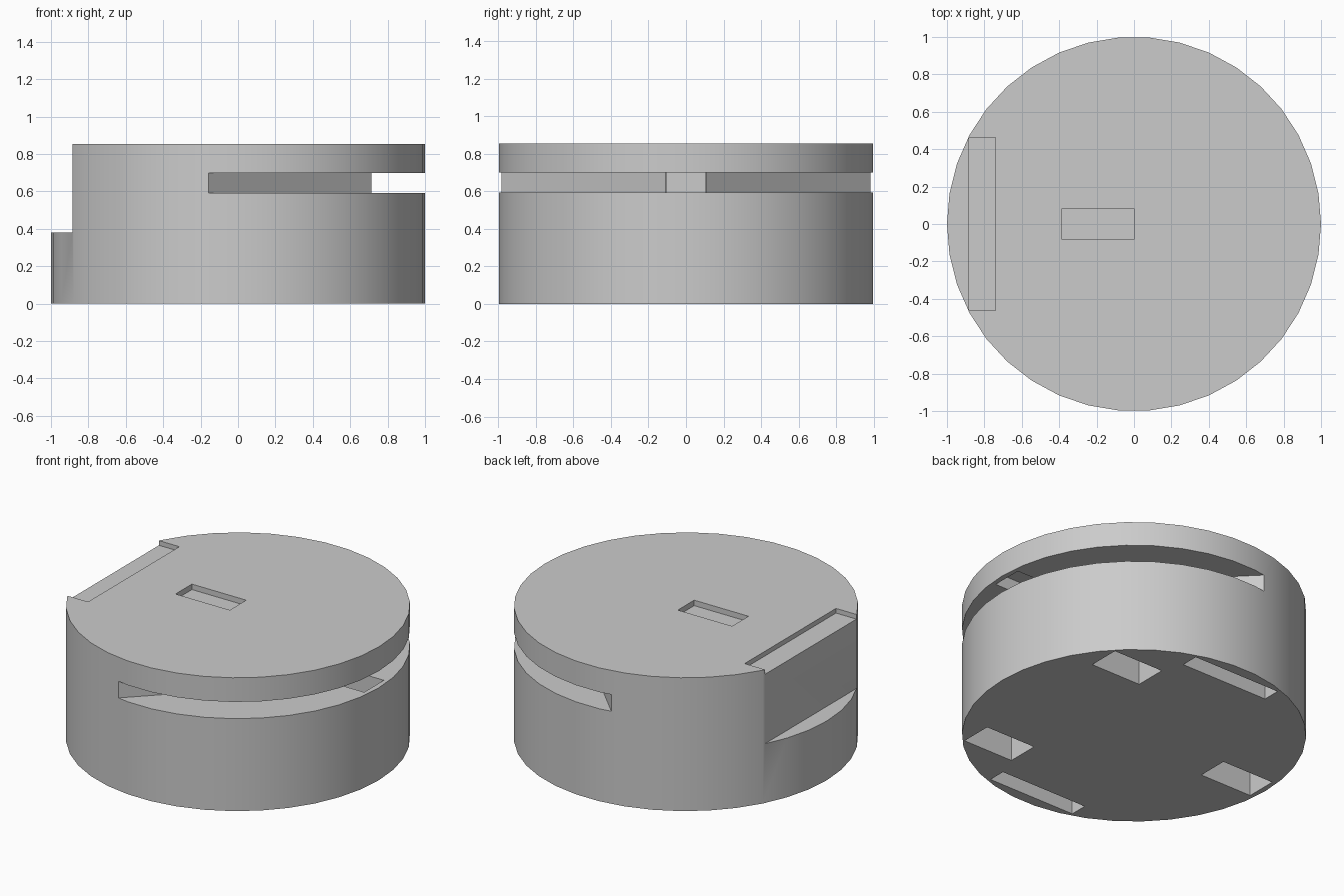
import bpy
import bmesh
import math

if "Cube" in bpy.data.objects:
    bpy.data.objects.remove(bpy.data.objects["Cube"], do_unlink=True)

HEIGHT = 0.855
SIDES = 38


def make_prism(name, outline, z0, z1):
    """Extrude a flat outline from z0 up to z1."""
    bm = bmesh.new()
    face = bm.faces.new([bm.verts.new((x, y, z0)) for x, y in outline])
    top = bmesh.ops.extrude_face_region(bm, geom=[face])["geom"]
    verts = [v for v in top if isinstance(v, bmesh.types.BMVert)]
    bmesh.ops.translate(bm, verts=verts, vec=(0, 0, z1 - z0))
    bmesh.ops.recalc_face_normals(bm, faces=bm.faces)
    mesh = bpy.data.meshes.new(name)
    bm.to_mesh(mesh)
    bm.free()
    obj = bpy.data.objects.new(name, mesh)
    bpy.context.collection.objects.link(obj)
    return obj


def cut(target, outline, z0, z1):
    """Subtract a prism from the target and discard the cutter."""
    cutter = make_prism("cutter", outline, z0, z1)
    cutter.hide_render = True
    mod = target.modifiers.new("cut", 'BOOLEAN')
    mod.operation = 'DIFFERENCE'
    mod.solver = 'EXACT'
    mod.object = cutter
    bpy.context.view_layer.objects.active = target
    bpy.ops.object.modifier_apply(modifier=mod.name)
    bpy.data.objects.remove(cutter, do_unlink=True)


def rect(x0, x1, y0, y1):
    return [(x0, y0), (x1, y0), (x1, y1), (x0, y1)]


# Round body
step = 2 * math.pi / SIDES
body = make_prism("round_body",
                  [(math.cos(i * step), math.sin(i * step)) for i in range(SIDES)],
                  0, HEIGHT)

# Flat side above a low ledge
cut(body, rect(-1.2, -0.885, -1, 1), 0.38, 1)

# Shallow top recesses: edge groove and central pocket
cut(body, rect(-1.2, -0.74, -0.463, 0.463), HEIGHT - 0.03, 1)
cut(body, rect(-0.385, 0, -0.083, 0.083), HEIGHT - 0.035, 1)

# Peg socket reaching above and below the side slot
cut(body, rect(0.6, 0.965, -0.1, 0.1), 0.45, 0.78)

# Side slot with a blunt wedge-shaped back wall
cut(body, [(0.715, -0.11), (-0.395, -1.22), (1.5, -1.22),
           (1.5, 1.22), (-0.395, 1.22), (0.715, 0.11)], 0.593, 0.70)

# Underside sockets
cut(body, rect(-0.965, -0.595, -0.1, 0.1), -0.1, 0.2)
for side in (-1, 1):
    for x0, x1, y0, y1 in ((0.36, 0.715, 0.475, 0.68), (-0.31, 0.31, 0.815, 0.928)):
        cut(body, rect(x0, x1, *sorted((side * y0, side * y1))), -0.1, 0.2)

# Plain grey finish
grey = bpy.data.materials.new("plain_grey")
grey.use_nodes = True
color = (0.6, 0.6, 0.6, 1)
grey.diffuse_color = color
grey.node_tree.nodes["Principled BSDF"].inputs["Base Color"].default_value = color
body.data.materials.clear()
body.data.materials.append(grey)

# Smooth the round wall, keep cut edges crisp
bpy.ops.object.select_all(action='DESELECT')
body.select_set(True)
bpy.context.view_layer.objects.active = body
bpy.ops.object.shade_smooth_by_angle(angle=math.radians(25))
